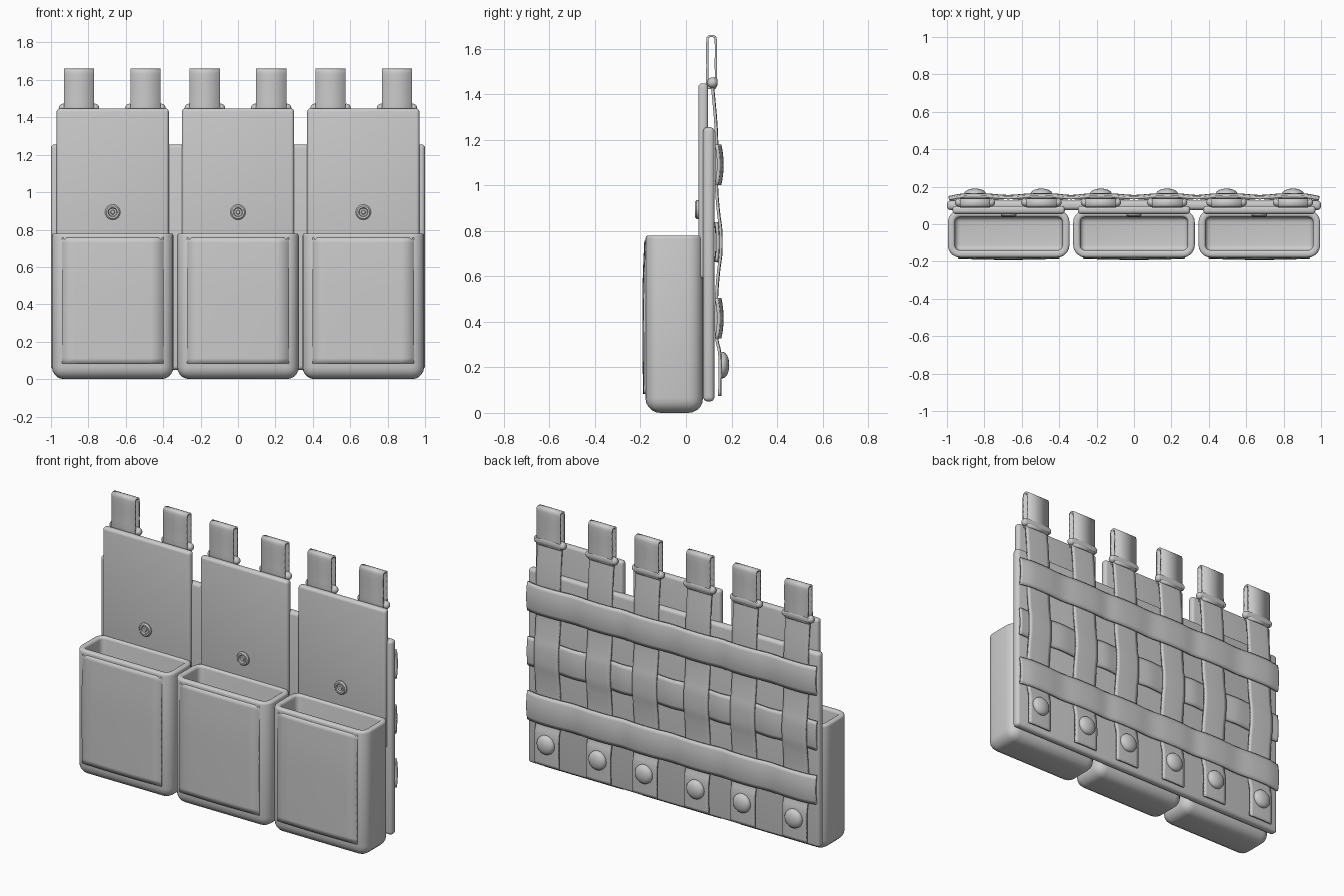
import bpy, bmesh, math
from mathutils import Vector

if "Cube" in bpy.data.objects:
    bpy.data.objects.remove(bpy.data.objects["Cube"])

POUCH_X = (-0.67, 0.0, 0.67)
STRAP_X = (-0.85, -0.495, -0.177, 0.177, 0.495, 0.85)


def smooth(ob, angle=40):
    bpy.ops.object.select_all(action='DESELECT')
    ob.select_set(True)
    bpy.context.view_layer.objects.active = ob
    bpy.ops.object.shade_smooth_by_angle(angle=math.radians(angle))


def to_object(name, bm):
    bmesh.ops.recalc_face_normals(bm, faces=bm.faces)
    me = bpy.data.meshes.new(name)
    bm.to_mesh(me)
    bm.free()
    ob = bpy.data.objects.new(name, me)
    bpy.context.collection.objects.link(ob)
    return ob


def box_bm(lo, hi):
    bm = bmesh.new()
    bmesh.ops.create_cube(bm, size=1)
    for v in bm.verts:
        v.co = Vector([lo[i] + (v.co[i] + 0.5) * (hi[i] - lo[i]) for i in range(3)])
    return bm


def rounded_box(name, lo, hi, r, seg=4):
    bm = box_bm(lo, hi)
    bmesh.ops.bevel(bm, geom=bm.edges[:], offset=r, segments=seg, profile=0.5, affect='EDGES')
    ob = to_object(name, bm)
    smooth(ob)
    return ob


def spline(pts, closed=False, n=5):
    """Smooth path through the given points."""
    p = [Vector(q) for q in pts]
    m = len(p)
    at = (lambda i: p[i % m]) if closed else (lambda i: p[max(0, min(m - 1, i))])
    out = []
    for i in range(m if closed else m - 1):
        a, b, c, d = at(i - 1), at(i), at(i + 1), at(i + 2)
        for k in range(n):
            t = k / n
            out.append(0.5 * (2 * b + (c - a) * t + (2 * a - 5 * b + 4 * c - d) * t * t
                              + (3 * b - a - 3 * c + d) * t ** 3))
    if not closed:
        out.append(p[-1])
    return out


def strip(name, path, across, thick, bulge=0.0, closed=False, cols=8):
    """Flat webbing swept along a path, bulging in y across its width."""
    bm = bmesh.new()
    rows = []
    for p in path:
        row = []
        for j in range(cols + 1):
            t = 2 * j / cols - 1
            row.append(bm.verts.new(p + Vector(across) * t + Vector((0, bulge * (1 - t * t), 0))))
        rows.append(row)
    if closed:
        rows.append(rows[0])
    for a, b in zip(rows, rows[1:]):
        for j in range(cols):
            bm.faces.new((a[j], a[j + 1], b[j + 1], b[j]))
    ob = to_object(name, bm)
    mod = ob.modifiers.new("thickness", 'SOLIDIFY')
    mod.thickness = thick
    mod.offset = 0
    smooth(ob)
    return ob


def lathe_y(name, profile, x, z, n=24):
    """Round part turned about an axis along y; profile holds (radius, y)."""
    bm = bmesh.new()
    vs = [bm.verts.new((r, y, 0)) for r, y in profile]
    es = [bm.edges.new(e) for e in zip(vs, vs[1:])]
    bmesh.ops.spin(bm, geom=vs + es, cent=(0, 0, 0), axis=(0, 1, 0), angle=2 * math.pi, steps=n)
    bmesh.ops.remove_doubles(bm, verts=bm.verts, dist=1e-5)
    ob = to_object(name, bm)
    ob.location = (x, 0, z)
    smooth(ob)
    return ob


# Backing board
rounded_box("backing_board", (-1, 0.075, 0.05), (1, 0.125, 1.255), 0.02)

for cx in POUCH_X:
    # Open pouch
    bm = box_bm((cx - 0.325, -0.178, 0), (cx + 0.325, 0.075, 0.78))
    top = [f for f in bm.faces if f.normal.z > 0.9]
    bmesh.ops.delete(bm, geom=top, context='FACES')
    edges = [e for e in bm.edges if not e.is_boundary]
    bmesh.ops.bevel(bm, geom=edges, offset=0.065, segments=5, profile=0.5, affect='EDGES')
    pouch = to_object("pouch", bm)
    sol = pouch.modifiers.new("wall", 'SOLIDIFY')
    sol.thickness = 0.038
    sol.offset = -1
    bev = pouch.modifiers.new("rim", 'BEVEL')
    bev.width = 0.014
    bev.segments = 3
    bev.limit_method = 'ANGLE'
    bev.angle_limit = math.radians(50)
    smooth(pouch)

    # Curved front panel
    path = spline([(cx, -0.178, 0.083), (cx, -0.18, 0.3), (cx, -0.18, 0.55), (cx, -0.172, 0.757)])
    strip("front_panel", path, (0.272, 0, 0), 0.01, -0.006)

    # Upright pouch back
    rounded_box("pouch_back", (cx - 0.3, 0.054, 0.59), (cx + 0.3, 0.097, 1.447), 0.017)

    # Snap fastener with a recessed centre
    lathe_y("snap_fastener", [(0.041, 0.056), (0.041, 0.047), (0.034, 0.04), (0.025, 0.04),
                              (0.021, 0.048), (0.012, 0.048), (0.009, 0.043), (0, 0.043)], cx, 0.893)

for sx in STRAP_X:
    # Vertical strap weaving under, over and under the bands
    yz = [(0.114, 1.45), (0.128, 1.3), (0.134, 1.18), (0.133, 1.0), (0.142, 0.88), (0.152, 0.8),
          (0.152, 0.7), (0.142, 0.62), (0.133, 0.5), (0.133, 0.34), (0.146, 0.27),
          (0.149, 0.2), (0.147, 0.075)]
    strip("vertical_strap", spline([(sx, y, z) for y, z in yz]), (0.082, 0, 0), 0.012, 0.002)

    # Hanging loop
    loop = [(0.094, 1.435), (0.094, 1.52), (0.094, 1.635), (0.1, 1.652), (0.112, 1.655),
            (0.124, 1.652), (0.131, 1.635), (0.131, 1.52), (0.131, 1.435), (0.112, 1.428)]
    strip("hanging_loop", spline([(sx, y, z) for y, z in loop], True, 3),
          (0.081, 0, 0), 0.01, closed=True, cols=2)

    # Crossbar with ball ends
    rounded_box("loop_crossbar", (sx - 0.09, 0.098, 1.432), (sx + 0.09, 0.139, 1.472), 0.012, 3)
    for s in (-1, 1):
        bpy.ops.mesh.primitive_uv_sphere_add(segments=16, ring_count=10, radius=0.023,
                                             location=(sx + s * 0.085, 0.116, 1.45))
        bpy.context.object.name = "crossbar_end"
        smooth(bpy.context.object)

    # Domed rivet
    dome = [(0.058 * math.cos(a), 0.161 + 0.029 * math.sin(a))
            for a in [i * math.pi / 12 for i in range(6)]]
    lathe_y("strap_rivet", [(0.058, 0.148)] + dome + [(0, 0.19)], sx, 0.21)


def band(name, z, y_cross, y_gap, bulge):
    pts = [(-0.99, 0.133, z)]
    for i, sx in enumerate(STRAP_X):
        pts += [(sx - 0.06, y_cross, z), (sx + 0.06, y_cross, z)]
        if i < 5:
            pts.append(((sx + STRAP_X[i + 1]) / 2, y_gap, z))
    pts.append((0.99, 0.133, z))
    strip(name, spline(pts), (0, 0, 0.088), 0.014, bulge)


# Horizontal bands: outer two over the straps, middle one under
band("upper_band", 1.09, 0.147, 0.139, 0.01)
band("middle_band", 0.75, 0.131, 0.14, 0.007)
band("lower_band", 0.415, 0.147, 0.139, 0.01)
